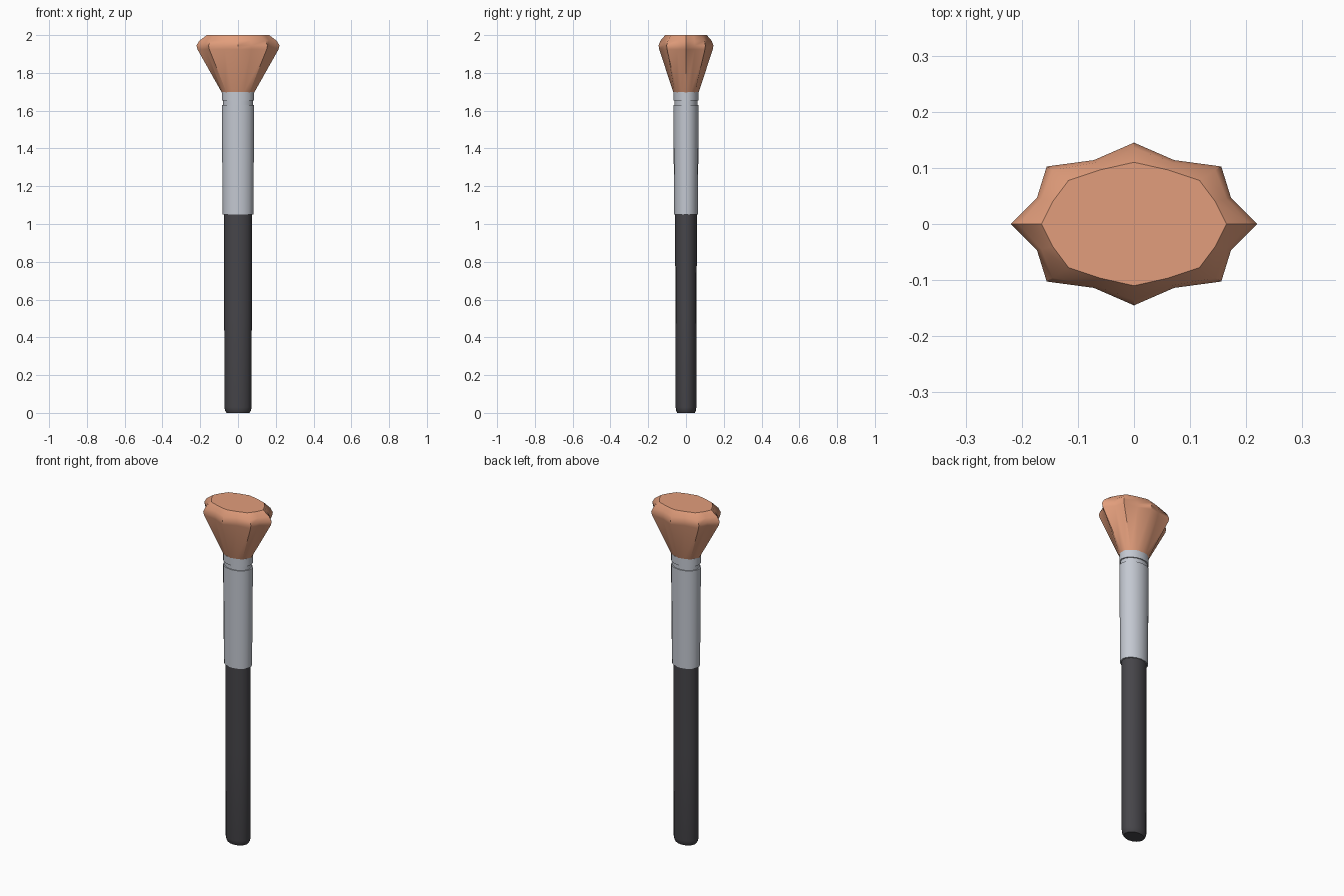
import bpy, math

if "Cube" in bpy.data.objects:
    bpy.data.objects.remove(bpy.data.objects["Cube"])

def material(name, rgb):
    m = bpy.data.materials.new(name)
    m.diffuse_color = (*rgb, 1)
    m.use_nodes = True
    m.node_tree.nodes["Principled BSDF"].inputs["Base Color"].default_value = m.diffuse_color
    return m

black = material("dark handle", (0.062, 0.060, 0.068))
silver = material("silver metal", (0.55, 0.58, 0.64))
copper = material("copper bristle", (0.76, 0.34, 0.20))

def loft(name, rings, sides, mat, angle):
    """Stack elliptical rings (z, rx, ry, valley scale) and cap both ends."""
    verts, faces = [], []
    for z, rx, ry, k in rings:
        for i in range(sides):
            a = 2 * math.pi * i / sides
            s = k if i % 2 else 1
            verts.append((rx * s * math.cos(a), ry * s * math.sin(a), z))
    for r in range(len(rings) - 1):
        for i in range(sides):
            j = (i + 1) % sides
            a, b = r * sides, (r + 1) * sides
            faces.append((a + i, a + j, b + j, b + i))
    faces.append(tuple(reversed(range(sides))))
    top = (len(rings) - 1) * sides
    faces.append(tuple(range(top, top + sides)))
    mesh = bpy.data.meshes.new(name)
    mesh.from_pydata(verts, [], faces)
    mesh.materials.append(mat)
    ob = bpy.data.objects.new(name, mesh)
    bpy.context.collection.objects.link(ob)
    bpy.ops.object.select_all(action='DESELECT')
    ob.select_set(True)
    bpy.context.view_layer.objects.active = ob
    bpy.ops.object.shade_smooth_by_angle(angle=math.radians(angle))
    return ob

# Handle with a rounded foot
loft("handle", [(0, 0.060, 0.046, 1), (0.012, 0.068, 0.052, 1), (0.03, 0.072, 0.055, 1),
                (0.54, 0.073, 0.056, 1), (1.06, 0.073, 0.058, 1)], 16, black, 40)

# Ferrule, groove and collar
loft("ferrule", [(1.05, 0.081, 0.063, 1), (1.63, 0.086, 0.067, 1), (1.63, 0.079, 0.061, 1),
                 (1.655, 0.079, 0.061, 1), (1.655, 0.086, 0.067, 1), (1.70, 0.086, 0.067, 1)],
     16, silver, 40)

# Fluted bristle head, flaring and then closing over a flat top
loft("bristles", [(1.69, 0.083, 0.064, 0.98), (1.70, 0.088, 0.068, 0.97),
                  (1.925, 0.215, 0.142, 0.85), (1.945, 0.22, 0.145, 0.85),
                  (1.97, 0.205, 0.136, 0.87), (2.0, 0.165, 0.11, 0.95)], 16, copper, 40)
